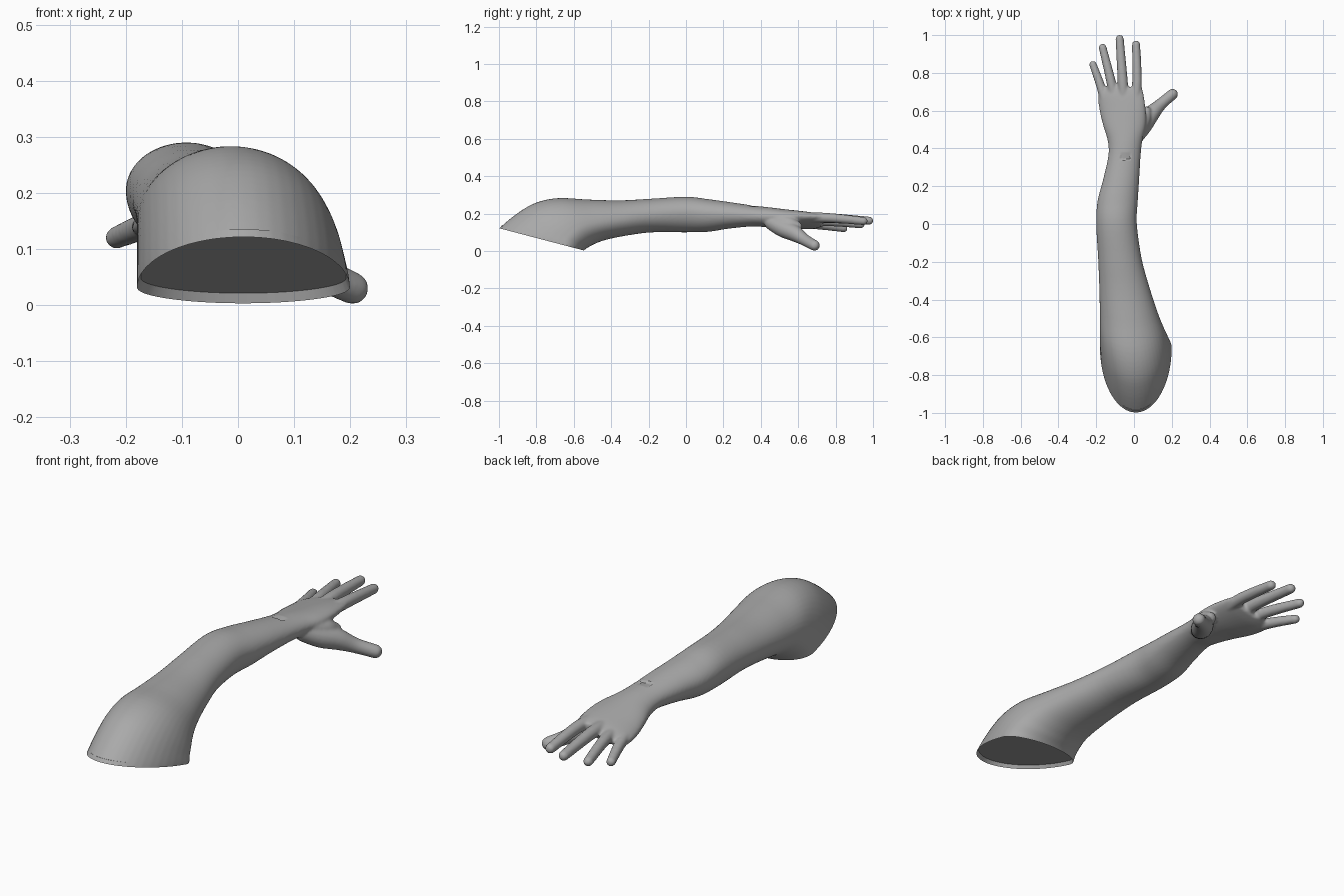
import bpy, bmesh, math
from mathutils import Vector

if "Cube" in bpy.data.objects:
    bpy.data.objects.remove(bpy.data.objects["Cube"])

skin = bpy.data.materials.new("plain grey")
skin.diffuse_color = (0.4, 0.4, 0.4, 1)
skin.use_nodes = True
skin.node_tree.nodes["Principled BSDF"].inputs["Base Color"].default_value = skin.diffuse_color
SIDES = 48
bm = bmesh.new()


def spline(rows, steps=5):
    """Catmull-Rom interpolation of rows of numbers."""
    out = []
    for i in range(len(rows) - 1):
        p0, p1 = rows[max(i - 1, 0)], rows[i]
        p2, p3 = rows[i + 1], rows[min(i + 2, len(rows) - 1)]
        for s in range(steps):
            t = s / steps
            out.append([0.5 * (2 * b + (c - a) * t + (2 * a - 5 * b + 4 * c - d) * t * t
                               + (3 * b - a - 3 * c + d) * t ** 3)
                        for a, b, c, d in zip(p0, p1, p2, p3)])
    return out + [list(rows[-1])]


def loft(rings):
    """Closed skin through rings of points."""
    loops = [[bm.verts.new(p) for p in r] for r in rings]
    faces = [bm.faces.new(loops[0]), bm.faces.new(loops[-1])]
    for a, b in zip(loops, loops[1:]):
        for i in range(len(a)):
            j = (i + 1) % len(a)
            faces.append(bm.faces.new((a[i], a[j], b[j], b[i])))
    bmesh.ops.recalc_face_normals(bm, faces=faces)


def arm_ring(xl, xr, yt, zt, yb, zb, f, roll):
    """Section from a top point to a bottom point, widest at fraction f."""
    pts = []
    for i in range(SIDES):
        a = 2 * math.pi * i / SIDES
        c = math.cos(a)
        t = f * (1 - c) if c > 0 else f - (1 - f) * c
        dx = (xr - xl) / 2 * math.sin(a)
        pts.append(((xl + xr) / 2 + dx, yt + (yb - yt) * t, zt + (zb - zt) * t + roll * dx))
    return pts


def finger(*rows):
    """Tapered tube along x, y, z, radius rows with a round tip."""
    path = spline(rows)
    tip, r = Vector(path[-1][:3]), path[-1][3]
    d = (tip - Vector(path[-2][:3])).normalized()
    for k in range(1, 6):
        a = k / 5 * math.radians(85)
        path.append([*(tip + d * r * math.sin(a)), r * math.cos(a)])
    rings = []
    for i, row in enumerate(path):
        p = Vector(row[:3])
        d = Vector(path[min(i + 1, len(path) - 1)][:3]) - Vector(path[max(i - 1, 0)][:3])
        u = d.cross(Vector((0, 0, 1))).normalized()
        v = u.cross(d).normalized()
        rings.append([p + row[3] * (u * math.cos(2 * math.pi * k / 16)
                                    + v * math.sin(2 * math.pi * k / 16)) for k in range(16)])
    loft(rings)


# Shoulder, forearm, wrist and palm
stations = [
    (-.17, .19, -1.05, .06, -.60, -.05, .77, 0),
    (-.18, .20, -1.0, .12, -.553, -.003, .77, 0),
    (-.18, .192, -.90, .203, -.535, .012, .72, 0),
    (-.18, .18, -.80, .259, -.515, .024, .68, 0),
    (-.18, .158, -.68, .283, -.48, .042, .62, 0),
    (-.181, .123, -.52, .275, -.42, .062, .57, 0),
    (-.184, .08, -.35, .271, -.31, .084, .53, 0),
    (-.19, .04, -.18, .28, -.18, .10, .5, 0),
    (-.20, .015, 0, .29, 0, .10, .45, 0),
    (-.193, .02, .12, .277, .12, .103, .45, 0),
    (-.165, .027, .23, .262, .23, .12, .48, 0),
    (-.136, .035, .36, .243, .36, .132, .5, 0),
    (-.139, .044, .44, .234, .44, .126, .5, .05),
    (-.163, .062, .52, .223, .52, .125, .5, .1),
    (-.182, .062, .60, .211, .60, .123, .5, .17),
    (-.190, .052, .68, .198, .68, .126, .5, .2),
    (-.165, .042, .725, .188, .725, .138, .5, .2)]
loft([arm_ring(*s) for s in spline(stations)])

# Four fingers
finger((.008, .64, .178, .028), (.016, .76, .178, .026), (.011, .95, .16, .022))
finger((-.052, .64, .17, .028), (-.06, .76, .176, .027), (-.076, .980, .162, .022))
finger((-.10, .64, .155, .028), (-.123, .76, .158, .025), (-.166, .934, .142, .021))
finger((-.14, .60, .148, .028), (-.173, .72, .138, .024), (-.217, .844, .12, .020))
# Thumb with its fleshy base, and the web towards the palm
finger((0, .445, .158, .038), (.045, .515, .122, .047), (.088, .578, .096, .045),
       (.142, .634, .06, .032), (.204, .687, .030, .029))
finger((.02, .48, .17, .034), (.05, .55, .145, .04), (.065, .595, .13, .028))

mesh = bpy.data.meshes.new("arm_and_hand")
bm.to_mesh(mesh)
bm.free()
arm = bpy.data.objects.new("arm_and_hand", mesh)
bpy.context.collection.objects.link(arm)

# Fuse the parts into one soft skin
remesh = arm.modifiers.new("fuse", 'REMESH')
remesh.mode = 'VOXEL'
remesh.voxel_size = 0.006
smooth = arm.modifiers.new("soften", 'SMOOTH')
smooth.factor = 0.5
smooth.iterations = 7
bpy.context.view_layer.update()
fused = bpy.data.meshes.new_from_object(
    arm.evaluated_get(bpy.context.evaluated_depsgraph_get()))
arm.modifiers.clear()

# Slanted cut at the shoulder
bm = bmesh.new()
bm.from_mesh(fused)
bmesh.ops.bisect_plane(bm, geom=bm.verts[:] + bm.edges[:] + bm.faces[:],
                       plane_co=(0, -1, .122), plane_no=(0, -.262, -1), clear_outer=True)

# Shallow recessed cap closing the cut
rim = [e for e in bm.edges if e.is_boundary]
lip = bmesh.ops.extrude_edge_only(bm, edges=rim)["geom"]
lip_verts = [g for g in lip if isinstance(g, bmesh.types.BMVert)]
centre = sum((v.co for v in lip_verts), Vector()) / len(lip_verts)
for v in lip_verts:
    v.co = centre + (v.co - centre) * .965 + Vector((0, .004, .016))
bmesh.ops.edgeloop_fill(bm, edges=[e for e in bm.edges if e.is_boundary])
bmesh.ops.recalc_face_normals(bm, faces=bm.faces[:])

# Small crease on the wrist
for v in bm.verts:
    if abs(v.co.x + .045) < .026 and .34 < v.co.y < .38 and v.co.z > .2:
        v.co.z -= .008 * (.38 - v.co.y) / .04
bm.to_mesh(fused)
bm.free()
arm.data = fused
fused.materials.clear()
fused.materials.append(skin)
bpy.context.view_layer.objects.active = arm
arm.select_set(True)
bpy.ops.object.shade_smooth_by_angle(angle=math.radians(50))
